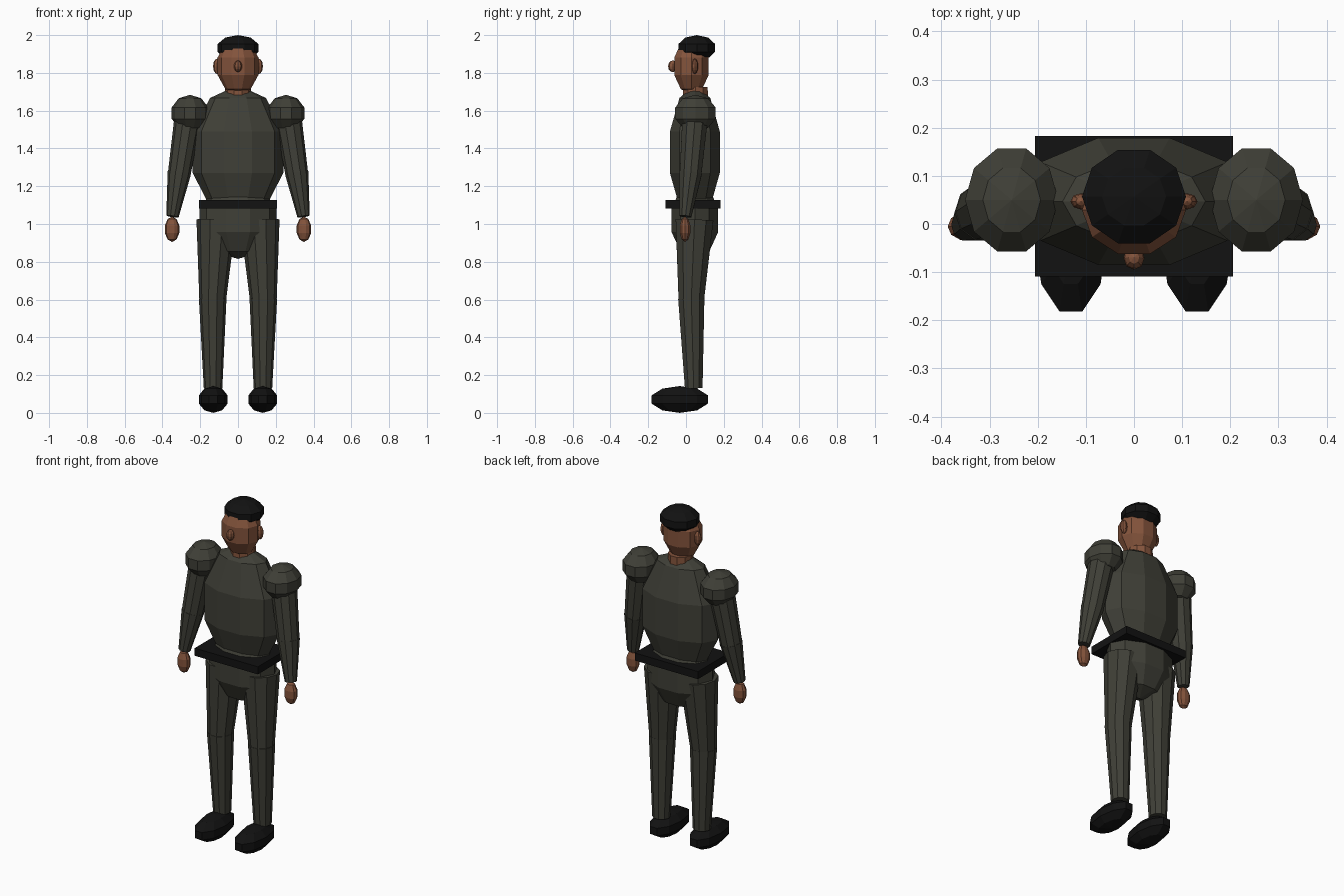
import bpy, bmesh, math
from mathutils import Vector

if "Cube" in bpy.data.objects:
    bpy.data.objects.remove(bpy.data.objects["Cube"])


def material(name, rgb):
    m = bpy.data.materials.new(name)
    m.diffuse_color = (*rgb, 1)
    m.use_nodes = True
    m.node_tree.nodes["Principled BSDF"].inputs["Base Color"].default_value = m.diffuse_color
    return m


SUIT = material("dark olive cloth", (0.050, 0.050, 0.038))
SKIN = material("brown skin", (0.23, 0.088, 0.045))
BLACK = material("black", (0.006, 0.006, 0.006))


def finish(bm, name, mat):
    bmesh.ops.recalc_face_normals(bm, faces=bm.faces)
    me = bpy.data.meshes.new(name)
    bm.to_mesh(me)
    bm.free()
    me.materials.append(mat)
    ob = bpy.data.objects.new(name, me)
    bpy.context.collection.objects.link(ob)
    return ob


def bridge(bm, a, b):
    n = len(a)
    for i in range(n):
        bm.faces.new((a[i], a[(i + 1) % n], b[(i + 1) % n], b[i]))


def blob(name, mat, c, half, n=10, rings=5):
    """Low-poly ellipsoid; half holds the visible half extents in x, y, z."""
    bm = bmesh.new()
    angles = [2 * math.pi * i / n for i in range(n)]
    lats = [math.pi * j / rings for j in range(1, rings)]
    widest = max(math.sin(t) for t in lats)
    rx = half[0] / widest
    ry = half[1] / widest / max(math.sin(a) for a in angles)
    loops = [[bm.verts.new((c[0] + rx * math.sin(t) * math.cos(a),
                            c[1] + ry * math.sin(t) * math.sin(a),
                            c[2] + half[2] * math.cos(t))) for a in angles]
             for t in lats]
    for a, b in zip(loops, loops[1:]):
        bridge(bm, a, b)
    for loop, s in ((loops[0], 1), (loops[-1], -1)):
        pole = bm.verts.new((c[0], c[1], c[2] + s * half[2]))
        for i in range(n):
            bm.faces.new((loop[i], loop[(i + 1) % n], pole))
    return finish(bm, name, mat)


def limb(name, mat, p0, r0, p1, r1, n=10):
    """Tapered capped tube between two points."""
    bm = bmesh.new()
    p0, p1 = Vector(p0), Vector(p1)
    d = (p1 - p0).normalized()
    v = d.cross(Vector((1, 0, 0))).normalized()
    u = v.cross(d)
    loops = [[bm.verts.new(p + r * (u * math.cos(2 * math.pi * i / n)
                                    + v * math.sin(2 * math.pi * i / n)))
              for i in range(n)] for p, r in ((p0, r0), (p1, r1))]
    bridge(bm, *loops)
    for loop in loops:
        bm.faces.new(loop)
    return finish(bm, name, mat)


# Trunk
blob("torso", SUIT, (0, 0.047, 1.38), (0.24, 0.132, 0.355))
blob("pelvis", SUIT, (0, 0.047, 1.02), (0.205, 0.123, 0.205))

# Belt
bm = bmesh.new()
bmesh.ops.create_cube(bm, size=1)
for v in bm.verts:
    v.co = (v.co.x * 0.412, v.co.y * 0.292 + 0.037, v.co.z * 0.045 + 1.105)
finish(bm, "belt", BLACK)

# Head
limb("neck", SKIN, (0, 0.05, 1.65), 0.07, (0, 0.05, 1.725), 0.068)
blob("head", SKIN, (0, 0.029, 1.835), (0.108, 0.091, 0.15))
blob("hair", BLACK, (0, 0.057, 1.932), (0.108, 0.097, 0.068))
blob("nose", SKIN, (0, -0.07, 1.835), (0.022, 0.025, 0.031), n=8, rings=6)

# Paired parts
for side, s in (("left", 1), ("right", -1)):
    blob(f"{side}_ear", SKIN, (s * 0.11, 0.047, 1.835), (0.022, 0.017, 0.041), n=8, rings=6)
    blob(f"{side}_shoulder", SUIT, (s * 0.254, 0.05, 1.587), (0.097, 0.107, 0.097))
    elbow, wrist = (s * 0.312, 0.024, 1.26), (s * 0.347, -0.003, 1.04)
    limb(f"{side}_upper_arm", SUIT, (s * 0.262, 0.05, 1.585), 0.072, elbow, 0.06)
    limb(f"{side}_forearm", SUIT, (s * 0.311, 0.025, 1.27), 0.062, wrist, 0.033)
    blob(f"{side}_hand", SKIN, (s * 0.349, -0.005, 0.972), (0.038, 0.028, 0.067))
    limb(f"{side}_thigh", SUIT, (s * 0.115, 0.045, 1.02), 0.105, (s * 0.134, 0.028, 0.60), 0.071)
    limb(f"{side}_shin", SUIT, (s * 0.134, 0.028, 0.605), 0.073, (s * 0.132, 0.041, 0.13), 0.049)
    blob(f"{side}_shoe", BLACK, (s * 0.131, -0.033, 0.071), (0.076, 0.149, 0.071))
